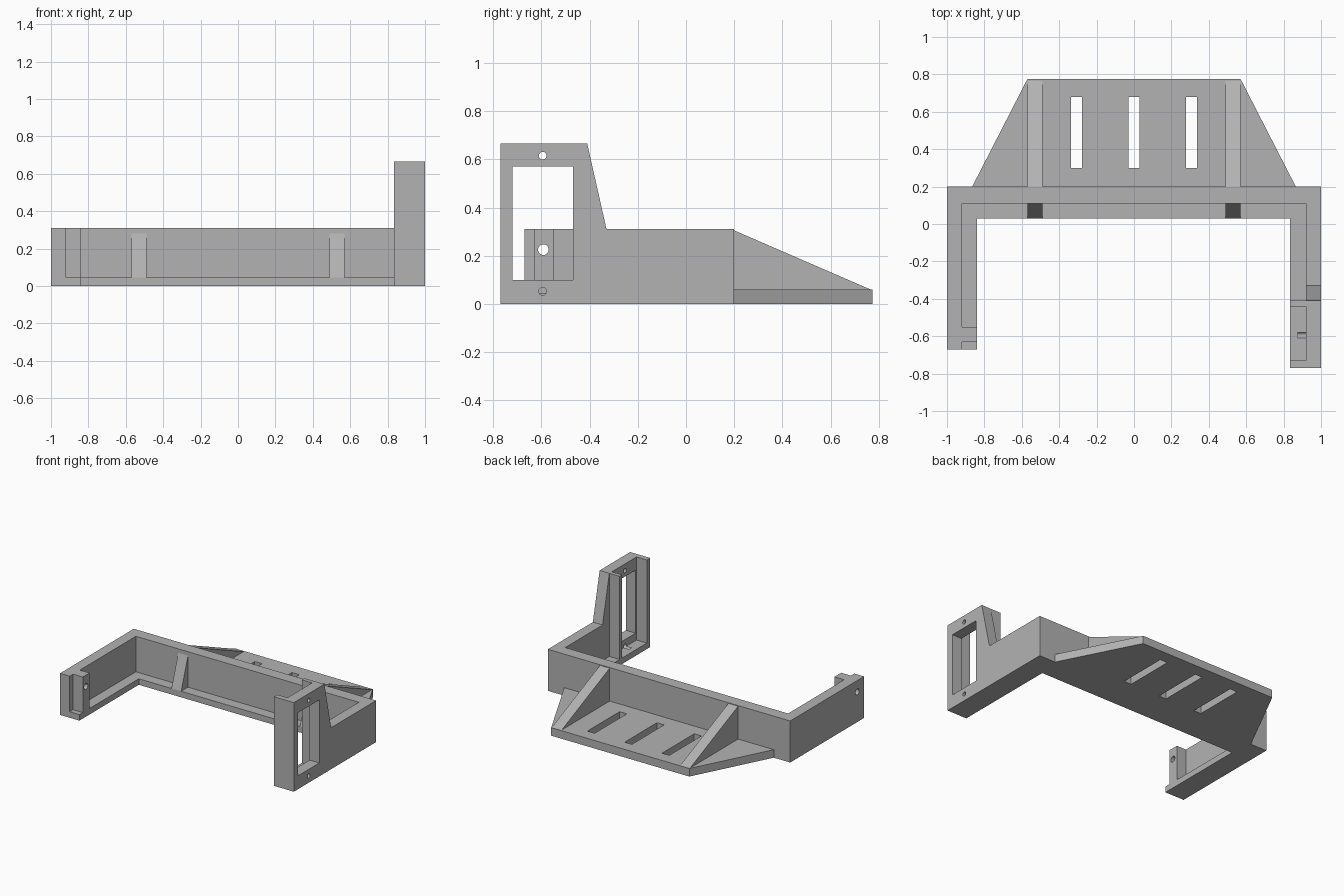
import bpy, bmesh, math
from mathutils import Vector

old = bpy.data.objects.get("Cube")
if old:
    bpy.data.objects.remove(old, do_unlink=True)

grey = bpy.data.materials.new("plain grey")
grey.use_nodes = True
colour = (0.45, 0.45, 0.45, 1)
grey.diffuse_color = colour
grey.node_tree.nodes["Principled BSDF"].inputs["Base Color"].default_value = colour


def prism(name, outline, low, high, axis="z"):
    """Extrude an outline: (x, y) along z, or (y, z) along x."""
    def place(p, h):
        return Vector((p[0], p[1], h)) if axis == "z" else Vector((h, p[0], p[1]))
    bm = bmesh.new()
    face = bm.faces.new([bm.verts.new(place(p, low)) for p in outline])
    grown = bmesh.ops.extrude_face_region(bm, geom=[face])
    moved = [g for g in grown["geom"] if isinstance(g, bmesh.types.BMVert)]
    bmesh.ops.translate(bm, verts=moved, vec=place((0, 0), high - low))
    bmesh.ops.recalc_face_normals(bm, faces=bm.faces)
    mesh = bpy.data.meshes.new(name)
    bm.to_mesh(mesh)
    bm.free()
    mesh.materials.append(grey)
    obj = bpy.data.objects.new(name, mesh)
    bpy.context.collection.objects.link(obj)
    return obj


def rect(a0, a1, b0, b1):
    return [(a0, b0), (a1, b0), (a1, b1), (a0, b1)]


def box(name, x0, x1, y0, y1, z0, z1):
    return prism(name, rect(x0, x1, y0, y1), z0, z1)


def circle(y, z, r, n=24):
    steps = [2 * math.pi * i / n for i in range(n)]
    return [(y + r * math.cos(t), z + r * math.sin(t)) for t in steps]


def cut(obj, outline, low, high, axis="x"):
    """Cut a prism out of a part, then discard the cutter."""
    cutter = prism("cutter", outline, low, high, axis)
    cutter.hide_render = True
    mod = obj.modifiers.new("cut", "BOOLEAN")
    mod.operation = "DIFFERENCE"
    mod.solver = "EXACT"
    mod.object = cutter
    bpy.context.view_layer.objects.active = obj
    bpy.ops.object.modifier_apply(modifier=mod.name)
    bpy.data.objects.remove(cutter, do_unlink=True)


TOP, BASE, TALL, PLATE = 0.31, 0.045, 0.665, 0.06

# U-shaped frame: rear wall, arms and the flange inside them
box("back_wall", -1, 1, 0.11, 0.2, 0, TOP)
right_arm = box("right_arm", -1, -0.92, -0.67, 0.11, 0, TOP)
left_arm = prism("left_arm", [(-0.77, 0), (0.11, 0), (0.11, TOP), (-0.33, TOP),
                              (-0.41, TALL), (-0.77, TALL)], 0.92, 1, "x")
flange = prism("bottom_flange", [(-0.92, -0.67), (-0.84, -0.67), (-0.84, 0.03),
                                 (0.835, 0.03), (0.835, -0.77), (0.92, -0.77),
                                 (0.92, 0.11), (-0.92, 0.11)], 0, BASE)

# Pivot boss on the short arm, with its hole
boss = box("pivot_boss", -0.92, -0.84, -0.63, -0.55, BASE, TOP)
for part in (right_arm, boss):
    cut(part, circle(-0.592, 0.225, 0.022), -1.1, -0.7)

# Tall mount: posts, window and screw holes
box("mount_front_post", 0.835, 0.92, -0.77, -0.73, BASE, TALL)
box("mount_rear_post", 0.835, 0.92, -0.44, -0.41, BASE, TALL)
cut(left_arm, rect(-0.72, -0.47, 0.1, 0.57), 0.8, 1.1)
for z in (0.052, 0.615):
    cut(left_arm, circle(-0.595, z, 0.016), 0.8, 1.1)
cut(flange, circle(-0.595, 0.052, 0.016), 0.875, 1.1)

# Rear plate with three slots
plate = prism("rear_plate", [(-0.865, 0.2), (0.865, 0.2), (0.57, 0.775),
                             (-0.57, 0.775)], 0, PLATE)
for x in (-0.308, 0, 0.308):
    cut(plate, rect(x - 0.03, x + 0.03, 0.3, 0.68), -0.1, 0.2, "z")

# Sloped ribs over the plate and gussets inside the frame
for side, x in (("right", -0.53), ("left", 0.53)):
    prism(side + "_rib", [(0.2, PLATE), (0.765, PLATE), (0.2, TOP - 0.005)],
          x - 0.04, x + 0.04, "x")
    prism(side + "_gusset", [(0.03, BASE), (0.11, BASE), (0.11, 0.28)],
          x - 0.04, x + 0.04, "x")
